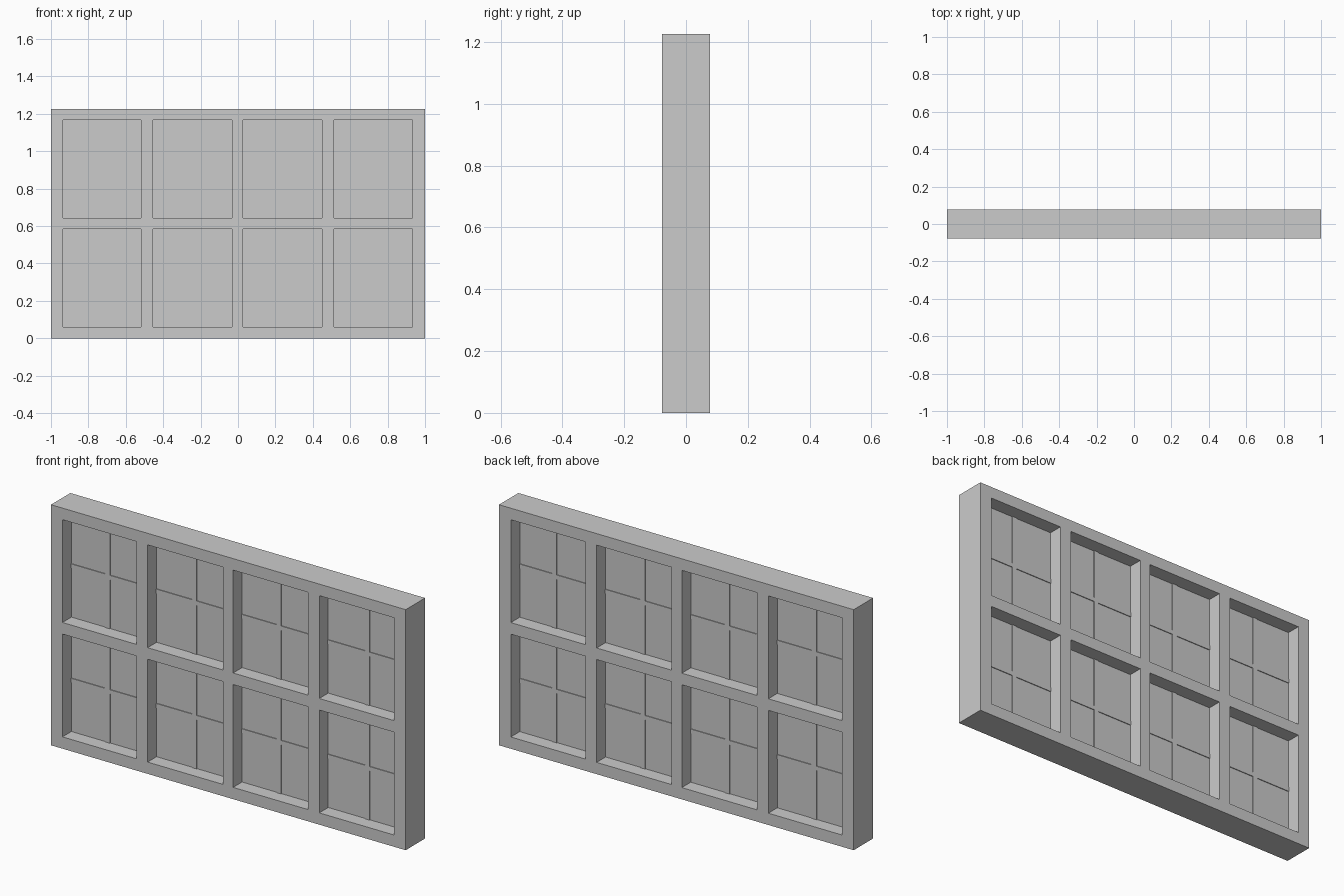
import bpy, bmesh
from mathutils import Vector

if "Cube" in bpy.data.objects:
    bpy.data.objects.remove(bpy.data.objects["Cube"])

HALF_DEPTH = 0.078   # frame
PANE = 0.006         # half thickness of glass
BAR = 0.010          # half thickness of glazing bars
XS = [-1, -0.935, -0.519, -0.455, -0.031, 0.027, 0.449, 0.513, 0.933, 1]
ZS = [0, 0.06, 0.584, 0.643, 1.167, 1.226]
BAR_X = [-0.729, -0.239, 0.237, 0.735]


def finish(name, bm):
    bmesh.ops.recalc_face_normals(bm, faces=bm.faces[:])
    mesh = bpy.data.meshes.new(name)
    bm.to_mesh(mesh)
    bm.free()
    ob = bpy.data.objects.new(name, mesh)
    bpy.context.collection.objects.link(ob)
    return ob


def box(name, x0, x1, half_y, z0, z1):
    bm = bmesh.new()
    bmesh.ops.create_cube(bm, size=1)
    bmesh.ops.scale(bm, vec=(x1 - x0, 2 * half_y, z1 - z0), verts=bm.verts)
    bmesh.ops.translate(bm, vec=((x0 + x1) / 2, 0, (z0 + z1) / 2), verts=bm.verts)
    return finish(name, bm)


# Frame: one lattice with eight openings, extruded through its depth
bm = bmesh.new()
grid = [[bm.verts.new((x, -HALF_DEPTH, z)) for z in ZS] for x in XS]
for i in range(len(XS) - 1):
    for j in range(len(ZS) - 1):
        if not (i % 2 and j % 2):
            bm.faces.new((grid[i][j], grid[i + 1][j], grid[i + 1][j + 1], grid[i][j + 1]))
front = bm.faces[:]
back = bmesh.ops.extrude_face_region(bm, geom=front, use_keep_orig=True)["geom"]
bmesh.ops.translate(bm, vec=Vector((0, 2 * HALF_DEPTH, 0)),
                    verts=[v for v in back if isinstance(v, bmesh.types.BMVert)])
finish("window_frame", bm)

# Panes with thin raised glazing bars crossing in each opening
for c in range(4):
    x0, x1 = XS[2 * c + 1], XS[2 * c + 2]
    for r in range(2):
        z0, z1 = ZS[2 * r + 1], ZS[2 * r + 2]
        zc = (z0 + z1) / 2
        tag = f"{c + 1}_{r + 1}"
        box("pane_" + tag, x0, x1, PANE, z0, z1)
        box("upright_bar_" + tag, BAR_X[c] - 0.013, BAR_X[c] + 0.013, BAR, z0, z1)
        box("cross_bar_" + tag, x0, x1, BAR, zc - 0.011, zc + 0.011)
